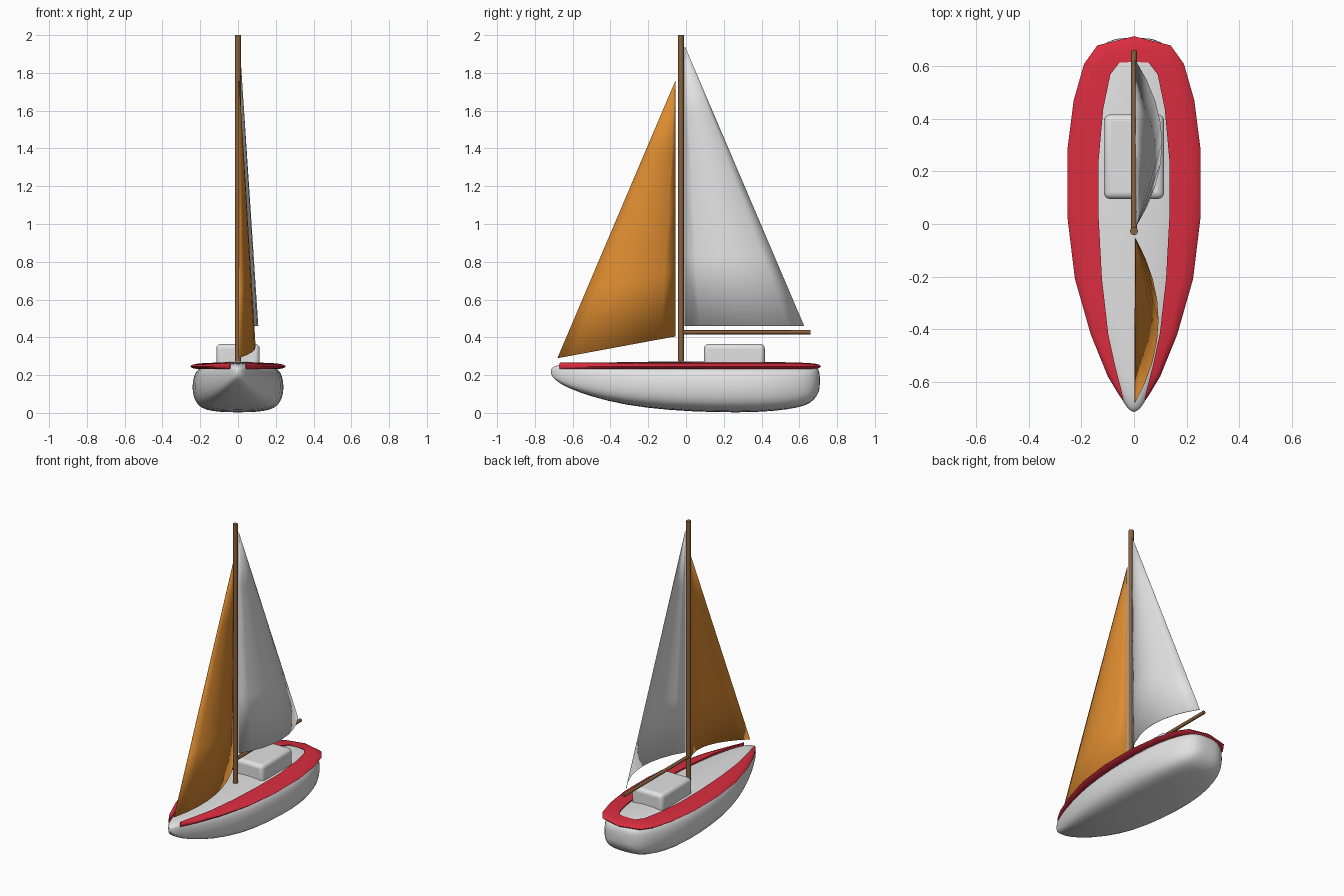
import bpy, math
from mathutils import Vector

if "Cube" in bpy.data.objects:
    bpy.data.objects.remove(bpy.data.objects["Cube"])


def mat(name, rgb):
    m = bpy.data.materials.new(name)
    m.diffuse_color = (*rgb, 1)
    m.use_nodes = True
    m.node_tree.nodes["Principled BSDF"].inputs["Base Color"].default_value = m.diffuse_color
    return m


WHITE = mat("off_white", (0.76, 0.76, 0.76))
RED = mat("rim_red", (0.70, 0.026, 0.05))
ORANGE = mat("sail_orange", (0.72, 0.26, 0.03))
WOOD = mat("brown_wood", (0.26, 0.125, 0.05))


def smooth(ob, angle):
    bpy.ops.object.select_all(action='DESELECT')
    ob.select_set(True)
    bpy.context.view_layer.objects.active = ob
    bpy.ops.object.shade_smooth_by_angle(angle=math.radians(angle))


def loft(name, rings, material, closed=True, caps=False, angle=60):
    """Join equal-length rings of points with quads."""
    n = len(rings[0])
    verts = [p for r in rings for p in r]
    faces = []
    for i in range(len(rings) - 1):
        for j in range(n if closed else n - 1):
            k = (j + 1) % n
            faces.append((i*n + j, i*n + k, (i+1)*n + k, (i+1)*n + j))
    if caps:
        faces.append(tuple(range(n))[::-1])
        faces.append(tuple(range((len(rings)-1)*n, len(rings)*n)))
    me = bpy.data.meshes.new(name)
    me.from_pydata(verts, [], faces)
    me.materials.append(material)
    ob = bpy.data.objects.new(name, me)
    bpy.context.collection.objects.link(ob)
    # consistent outward normals
    import bmesh
    bm = bmesh.new()
    bm.from_mesh(me)
    bmesh.ops.recalc_face_normals(bm, faces=bm.faces)
    bm.to_mesh(me)
    bm.free()
    smooth(ob, angle)
    return ob


# Hull: one rounded section (x share, height share) lofted along y
section = [(0, 1), (.3, .988), (.55, .95), (.8, .89), (.94, .79), (.99, .62), (1, .45),
           (.97, .28), (.88, .13), (.7, .045), (.4, .008), (0, 0)]
full = section + [(-x, t) for x, t in section[-2:0:-1]]
stations = [  # y, half width, bottom, top
    (-.716, .004, .212, .228), (-.708, .018, .192, .24), (-.69, .034, .172, .25),
    (-.65, .056, .145, .259), (-.58, .092, .113, .264), (-.42, .155, .061, .268),
    (-.21, .214, .024, .272), (.03, .24, .006, .274), (.28, .245, 0, .274),
    (.47, .224, .008, .271), (.6, .18, .028, .267), (.66, .145, .05, .26),
    (.695, .105, .09, .245), (.71, .055, .13, .21)]
hull = loft("hull", [[(x*w, y, b + t*(h - b)) for x, t in full] for y, w, b, h in stations],
            WHITE, caps=True, angle=80)
sub = hull.modifiers.new("round", 'SUBSURF')
sub.levels = sub.render_levels = 1

# Red rim: outer and inner edges from bow to stern, mirrored
outer = [(.044, -.67), (.058, -.65), (.1, -.58), (.165, -.42), (.225, -.21), (.254, .03),
         (.254, .28), (.23, .47), (.19, .61), (.14, .68), (0, .715)]
inner = [(.04, -.668), (.05, -.625), (.072, -.54), (.098, -.42), (.122, -.21), (.135, .03),
         (.135, .24), (.117, .44), (.09, .57), (.055, .615), (0, .617)]
rings = []
for (ox, oy), (ix, iy) in zip(outer, inner):
    def at(s, z):
        return (ox + (ix - ox)*s, oy + (iy - oy)*s, z)
    rings.append([at(0, .246), at(.12, .256), at(.4, .262), at(1, .2655),
                  at(1, .232), at(.3, .232), at(.1, .237)])
rings += [[(-x, y, z) for x, y, z in r] for r in rings[-2::-1]]
loft("deck_rim", rings, RED, caps=True, angle=50)

# Cabin: bevelled box
bpy.ops.mesh.primitive_cube_add(size=1, location=(0, .256, .295))
cabin = bpy.context.object
cabin.name = "cabin"
cabin.scale = (.23, .322, .14)
bpy.ops.object.transform_apply(location=False, rotation=False, scale=True)
cabin.data.materials.append(WHITE)
bev = cabin.modifiers.new("round", 'BEVEL')
bev.width, bev.segments = .025, 4
smooth(cabin, 50)


# Mast and boom
def pole(name, a, b, r):
    a, b = Vector(a), Vector(b)
    bpy.ops.mesh.primitive_cylinder_add(vertices=8, radius=r, depth=(b - a).length,
                                        location=(a + b) / 2)
    ob = bpy.context.object
    ob.name = name
    ob.rotation_euler = (b - a).to_track_quat('Z', 'Y').to_euler()
    ob.data.materials.append(WOOD)
    smooth(ob, 50)


pole("mast", (0, -.027, .24), (0, -.027, 2.0), .016)
pole("boom", (0, -.02, .427), (0, .66, .427), .011)


# Sails: billowing sheets that taper from a curved foot to the mast head
def sail(name, head, tack, clew, belly, material):
    head, tack, clew = Vector(head), Vector(tack), Vector(clew)
    foot = []
    for i in range(9):
        u = i / 8
        p = tack.lerp(clew, u)
        p.x += 4 * belly * u * (1 - u)
        foot.append(p)
    ob = loft(name, [[head.lerp(p, v) for p in foot] for v in (.003, .25, .5, .75, 1)],
              material, closed=False)
    sol = ob.modifiers.new("cloth", 'SOLIDIFY')
    sol.thickness, sol.offset = .003, 0


sail("main_sail", (.008, -.007, 1.942), (.008, -.007, .46), (.004, .625, .46), .1, WHITE)
sail("front_sail", (.005, -.055, 1.76), (.005, -.055, .405), (.003, -.68, .29), .088, ORANGE)
